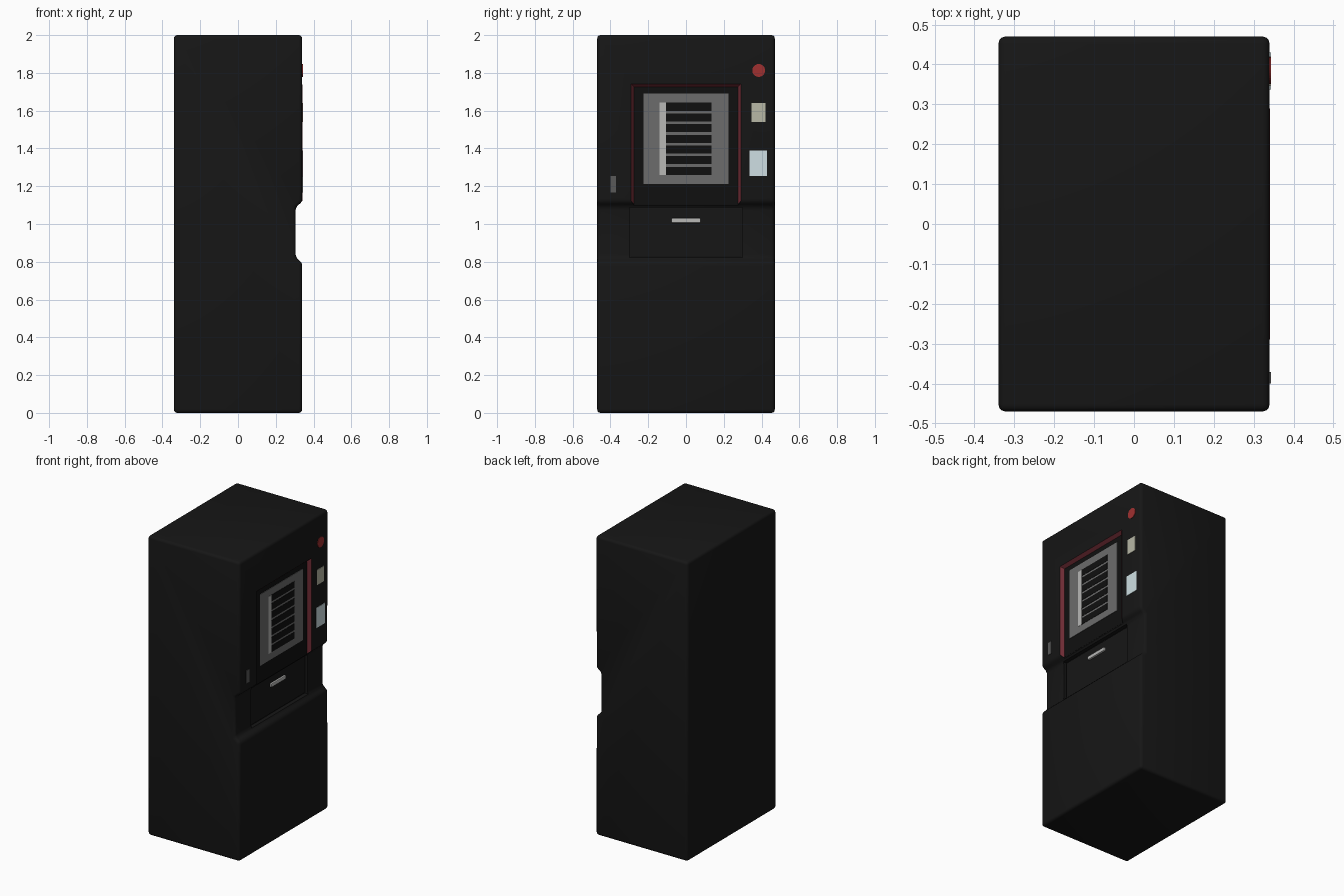
import bpy, bmesh, math

if "Cube" in bpy.data.objects:
    bpy.data.objects.remove(bpy.data.objects["Cube"])


def material(name, rgb):
    m = bpy.data.materials.new(name)
    m.diffuse_color = (*rgb, 1)
    m.use_nodes = True
    m.node_tree.nodes["Principled BSDF"].inputs["Base Color"].default_value = m.diffuse_color
    return m


BLACK = material("black", (0.008, 0.008, 0.008))
GLOSS = material("deep_black", (0.005, 0.005, 0.005))
RED = material("trim_red", (0.16, 0.025, 0.035))
BUTTON = material("button_red", (0.35, 0.03, 0.03))
GREY = material("mid_grey", (0.15, 0.15, 0.15))
DARKGREY = material("dark_grey", (0.1, 0.1, 0.1))
LIGHT = material("light_grey", (0.48, 0.48, 0.47))
CREAM = material("cream", (0.48, 0.48, 0.38))
ICE = material("pale_blue", (0.62, 0.74, 0.77))


def mesh_object(name, verts, faces, mat=None):
    me = bpy.data.meshes.new(name)
    bm = bmesh.new()
    vs = [bm.verts.new(v) for v in verts]
    for f in faces:
        bm.faces.new([vs[i] for i in f])
    bmesh.ops.recalc_face_normals(bm, faces=bm.faces)
    bm.to_mesh(me)
    bm.free()
    ob = bpy.data.objects.new(name, me)
    bpy.context.collection.objects.link(ob)
    if mat:
        me.materials.append(mat)
    return ob


def loft(name, a, b, mat=None):
    """Closed solid between two matching outlines."""
    n = len(a)
    faces = [range(n), range(n, 2 * n)]
    faces += [(i, (i + 1) % n, n + (i + 1) % n, n + i) for i in range(n)]
    return mesh_object(name, a + b, faces, mat)


def rect(x, y0, y1, z0, z1):
    return [(x, y0, z0), (x, y1, z0), (x, y1, z1), (x, y0, z1)]


def panel(name, x0, x1, y0, y1, z0, z1, mat, bevel=0):
    ob = loft(name, rect(x0, y0, y1, z0, z1), rect(x1, y0, y1, z0, z1), mat)
    if bevel:
        m = ob.modifiers.new("bevel", 'BEVEL')
        m.width, m.segments = bevel, 2
    return ob


FX = 0.34      # main face
SX = 0.318     # screen recess floor
DX = 0.285     # drawer recess floor

# cabinet: side profile with a shallow waist notch, extruded across y
profile = [(-FX, 0), (FX, 0), (FX, 0.795), (0.305, 0.822), (0.305, 1.09),
           (FX, 1.117), (FX, 2), (-FX, 2)]
cabinet = loft("cabinet", [(x, -0.47, z) for x, z in profile],
               [(x, 0.47, z) for x, z in profile], BLACK)
b = cabinet.modifiers.new("bevel", 'BEVEL')
b.width, b.segments = 0.018, 3

# recesses for the screen (tapered walls) and the drawer
cut_screen = loft("screen_cutter", rect(SX, -0.275, 0.275, 1.0, 1.725),
                  rect(SX + 0.044, -0.305, 0.305, 1.0, 1.755), BLACK)
cut_drawer = loft("drawer_cutter", rect(DX, -0.298, 0.298, 0.822, 1.088),
                  rect(0.4, -0.298, 0.298, 0.822, 1.088), BLACK)
cut_screen.hide_render = cut_drawer.hide_render = True
for c in (cut_screen, cut_drawer):
    m = cabinet.modifiers.new("cut", 'BOOLEAN')
    m.operation, m.object, m.solver = 'DIFFERENCE', c, 'EXACT'
bpy.context.view_layer.objects.active = cabinet
cabinet.select_set(True)
for m in list(cabinet.modifiers):
    bpy.ops.object.modifier_apply(modifier=m.name)
bpy.ops.object.shade_smooth_by_angle(angle=math.radians(35))
for c in (cut_screen, cut_drawer):
    bpy.data.objects.remove(c)

# red trim lining the sloped recess walls
e = 0.001
outer = [(FX + e, y, z) for y, z in ((-0.29, 1.122), (-0.29, 1.74), (0.29, 1.74), (0.29, 1.122))]
inner = [(SX + e, y, z) for y, z in ((-0.274, 1.105), (-0.274, 1.724), (0.274, 1.724), (0.274, 1.105))]
mesh_object("recess_trim", outer + inner,
            [(i, i + 1, i + 5, i + 4) for i in range(3)], RED)

# display: backing glass, grey screen and list rows
panel("screen_backing", SX - 0.005, SX + 0.001, -0.273, 0.273, 1.105, 1.723, GLOSS)
panel("screen", SX - 0.005, SX + 0.004, -0.225, 0.225, 1.213, 1.69, GREY)
panel("row_marker_column", SX, SX + 0.0055, -0.14, -0.107, 1.26, 1.642, LIGHT)
for i in range(7):
    z = 1.26 + i * 0.0565
    panel(f"screen_row_{i + 1}", SX, SX + 0.006, -0.107, 0.134, z, z + 0.043, GLOSS)

# drawer front and handle
panel("drawer_front", DX - 0.01, DX + 0.006, -0.292, 0.292, 0.828, 1.082, BLACK, 0.003)
panel("drawer_handle", DX, DX + 0.018, -0.078, 0.078, 1.006, 1.031, LIGHT, 0.005)

# controls on the main face
panel("lock_plate", FX - 0.01, FX + 0.003, -0.4, -0.371, 1.168, 1.253, DARKGREY)
panel("card_reader", FX - 0.01, FX + 0.003, 0.346, 0.42, 1.54, 1.641, CREAM)
panel("keypad", FX - 0.01, FX + 0.003, 0.337, 0.43, 1.255, 1.39, ICE)
ring = [(0.385 + 0.034 * math.cos(t * math.tau / 32), 1.813 + 0.034 * math.sin(t * math.tau / 32))
        for t in range(32)]
loft("round_button", [(FX - 0.01, y, z) for y, z in ring],
     [(FX + 0.003, y, z) for y, z in ring], BUTTON)
